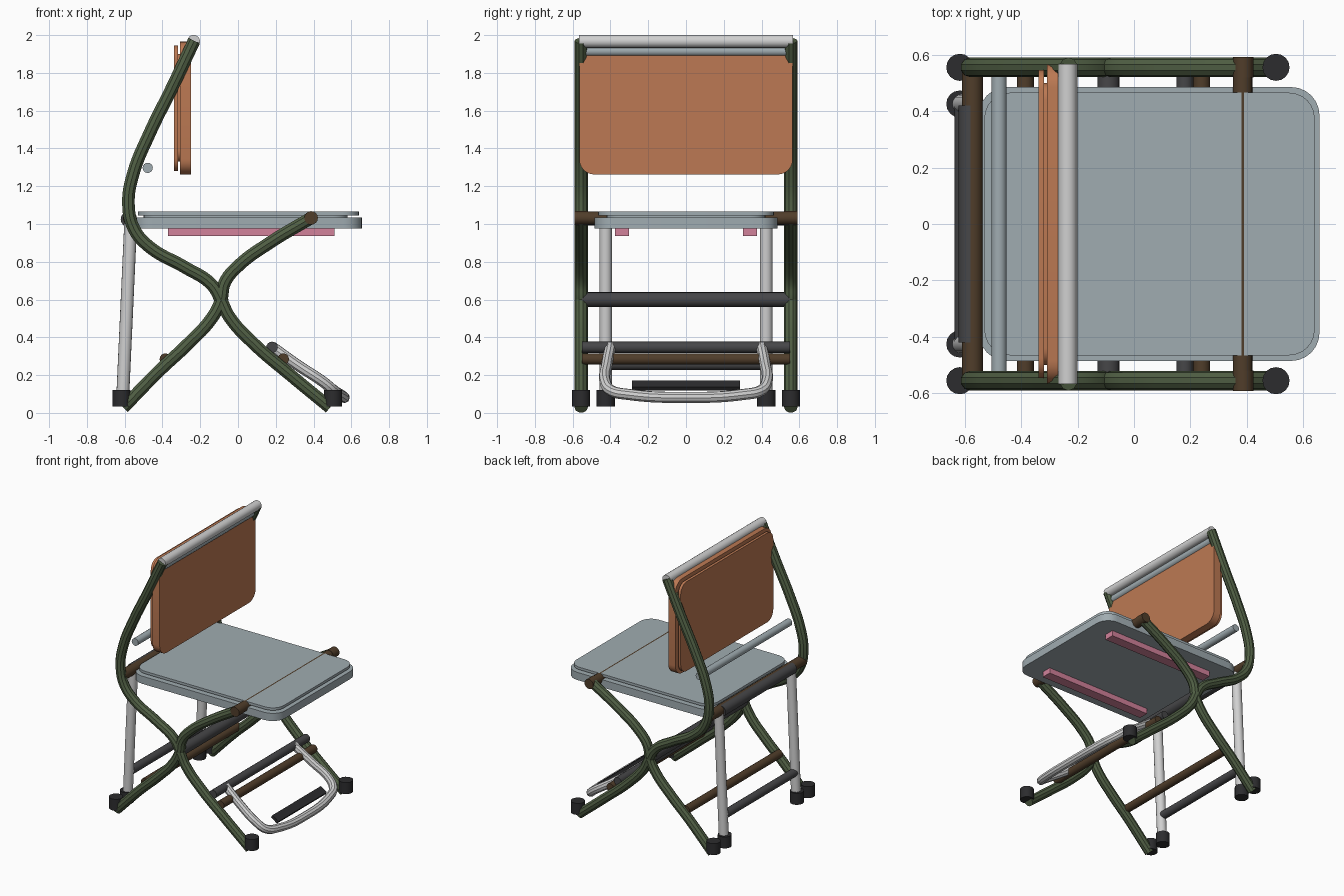
import bpy, bmesh, math
from mathutils import Vector

if "Cube" in bpy.data.objects:
    bpy.data.objects.remove(bpy.data.objects["Cube"])


def lin(c):
    c /= 255
    return c / 12.92 if c < 0.04045 else ((c + 0.055) / 1.055) ** 2.4


def material(name, r, g, b):
    m = bpy.data.materials.new(name)
    m.diffuse_color = (lin(r), lin(g), lin(b), 1)
    m.use_nodes = True
    m.node_tree.nodes["Principled BSDF"].inputs["Base Color"].default_value = m.diffuse_color
    return m


GREEN = material("olive green", 80, 95, 68)
WHITE = material("light grey", 208, 208, 208)
DARK = material("charcoal", 70, 70, 72)
BLACK = material("black rubber", 44, 44, 46)
BROWN = material("dark brown", 80, 61, 42)
BLUE = material("blue grey", 160, 172, 177)
ORANGE = material("burnt orange", 188, 121, 83)
PINK = material("pink", 210, 130, 155)


def finish(ob, mat, smooth=True):
    ob.data.materials.clear()
    ob.data.materials.append(mat)
    bpy.ops.object.select_all(action='DESELECT')
    ob.select_set(True)
    bpy.context.view_layer.objects.active = ob
    if smooth:
        bpy.ops.object.shade_smooth_by_angle(angle=math.radians(35))
    return ob


def tube(name, pts, r, mat):
    """Smooth bent tube through the given points."""
    cu = bpy.data.curves.new(name, 'CURVE')
    cu.dimensions = '3D'
    cu.bevel_depth = r
    cu.bevel_resolution = 3
    cu.resolution_u = 6
    cu.use_fill_caps = True
    sp = cu.splines.new('BEZIER')
    sp.bezier_points.add(len(pts) - 1)
    for bp, p in zip(sp.bezier_points, pts):
        bp.co = p
        bp.handle_left_type = bp.handle_right_type = 'AUTO'
    ob = bpy.data.objects.new(name, cu)
    bpy.context.collection.objects.link(ob)
    bpy.ops.object.select_all(action='DESELECT')
    ob.select_set(True)
    bpy.context.view_layer.objects.active = ob
    bpy.ops.object.convert(target='MESH')
    return finish(bpy.context.object, mat)


def rod(name, a, b, r, mat, sides=16):
    """Straight cylinder from a to b."""
    a, b = Vector(a), Vector(b)
    bpy.ops.mesh.primitive_cylinder_add(vertices=sides, radius=r, depth=(b - a).length,
                                        location=(a + b) / 2)
    ob = bpy.context.object
    ob.rotation_euler = (b - a).to_track_quat('Z', 'Y').to_euler()
    ob.name = name
    return finish(ob, mat)


def crossbar(name, x, z, half, r, mat):
    return rod(name, (x, -half, z), (x, half, z), r, mat)


def plate(name, u, v, w, r, mat, upright=False):
    """Rounded rectangle over ranges u and v, thickened over w."""
    bm = bmesh.new()
    ring = []
    for k, (cu, cv) in enumerate([(u[1] - r, v[1] - r), (u[0] + r, v[1] - r),
                                  (u[0] + r, v[0] + r), (u[1] - r, v[0] + r)]):
        for i in range(7):
            t = math.pi / 2 * (k + i / 6)
            p, q = cu + r * math.cos(t), cv + r * math.sin(t)
            ring.append(bm.verts.new((w[0], p, q) if upright else (p, q, w[0])))
    face = bm.faces.new(ring)
    ext = bmesh.ops.extrude_face_region(bm, geom=[face])
    shift = (w[1] - w[0], 0, 0) if upright else (0, 0, w[1] - w[0])
    bmesh.ops.translate(bm, vec=shift, verts=[g for g in ext['geom']
                                              if isinstance(g, bmesh.types.BMVert)])
    bmesh.ops.recalc_face_normals(bm, faces=bm.faces)
    me = bpy.data.meshes.new(name)
    bm.to_mesh(me)
    bm.free()
    ob = bpy.data.objects.new(name, me)
    bpy.context.collection.objects.link(ob)
    return finish(ob, mat)


def box(name, loc, size, mat, tilt=0):
    bpy.ops.mesh.primitive_cube_add(size=1, location=loc, rotation=(0, tilt, 0))
    ob = bpy.context.object
    ob.scale = size
    ob.name = name
    return finish(ob, mat, False)


# side frames: two bent tubes that touch at the middle
back_path = [(-.232, 1.97), (-.35, 1.72), (-.468, 1.48), (-.555, 1.265), (-.58, 1.106), (-.55, .973),
             (-.468, .878), (-.283, .772), (-.14, .68), (-.09, .597), (-.045, .507),
             (.087, .363), (.272, .205), (.487, .028)]
seat_path = [(.387, 1.032), (.167, .9), (0, .777), (-.07, .69), (-.09, .597), (-.135, .507),
             (-.267, .363), (-.415, .225), (-.607, .028)]
for s, side in ((-1, "right"), (1, "left")):
    y = s * .555
    tube(side + "_back_frame", [(x, y, z) for x, z in back_path], .035, GREEN)
    tube(side + "_seat_frame", [(x, y, z) for x, z in seat_path], .035, GREEN)
    # brown end cap of the seat frame
    rod(side + "_frame_cap", (.387, y - .036, 1.032), (.387, y + .036, 1.032), .036, BROWN)
    # rear support leg
    rod(side + "_rear_leg", (-.612, s * .425, .05), (-.568, s * .425, 1.01), .034, WHITE)
    # rubber feet
    for part, x, fy in (("front", .503, y), ("back", -.617, y), ("rear_leg", -.617, s * .425)):
        rod(f"{side}_{part}_foot", (x, fy, .035), (x, fy, .12), .048, BLACK)
    # slat under the seat
    box(side + "_seat_slat", (.07, s * .338, .957), (.88, .075, .042), PINK)

# crossbars
crossbar("seat_front_bar", .385, 1.031, .555, .035, BROWN)
crossbar("seat_back_bar", -.572, 1.03, .555, .037, BROWN)
crossbar("seat_back_sleeve", -.58, 1.025, .42, .041, DARK)
crossbar("middle_bar", -.09, .6, .55, .039, DARK)
crossbar("front_lower_bar", .24, .285, .55, .03, BROWN)
crossbar("back_lower_bar", -.385, .285, .55, .03, BROWN)
crossbar("footrest_bar", .18, .347, .55, .03, DARK)
crossbar("rear_leg_bar", -.605, .257, .425, .03, DARK)
crossbar("top_bar", -.235, 1.967, .566, .034, WHITE)
crossbar("backrest_upper_rod", -.262, 1.915, .53, .027, BLUE)
crossbar("backrest_lower_rod", -.478, 1.297, .53, .027, BLUE)

# seat: base, recessed joint and top panel
plate("seat_base", (-.55, .657), (-.485, .485), (.977, 1.034), .1, BLUE)
plate("seat_joint", (-.5, .58), (-.42, .42), (1.03, 1.05), .08, BLUE)
plate("seat_top", (-.53, .64), (-.465, .465), (1.046, 1.065), .09, BLUE)

# backrest: front pad, recessed joint and rear panel
plate("backrest_pad", (-.565, .565), (1.262, 1.965), (-.308, -.25), .08, ORANGE, True)
plate("backrest_joint", (-.5, .5), (1.33, 1.9), (-.322, -.3), .06, ORANGE, True)
plate("backrest_rear_panel", (-.545, .545), (1.28, 1.945), (-.338, -.318), .07, ORANGE, True)

# swing-out footrest: bent tube and grip pad
half = [(.18, .40, .35), (.32, .42, .25), (.45, .428, .165), (.505, .40, .12), (.54, .30, .097)]
loop = half + [(.562, 0, .082)] + [(x, -y, z) for x, y, z in reversed(half)]
tube("footrest_loop", loop, .03, WHITE)
box("footrest_pad", (.502, 0, .145), (.06, .57, .022), BLACK, math.radians(35))
